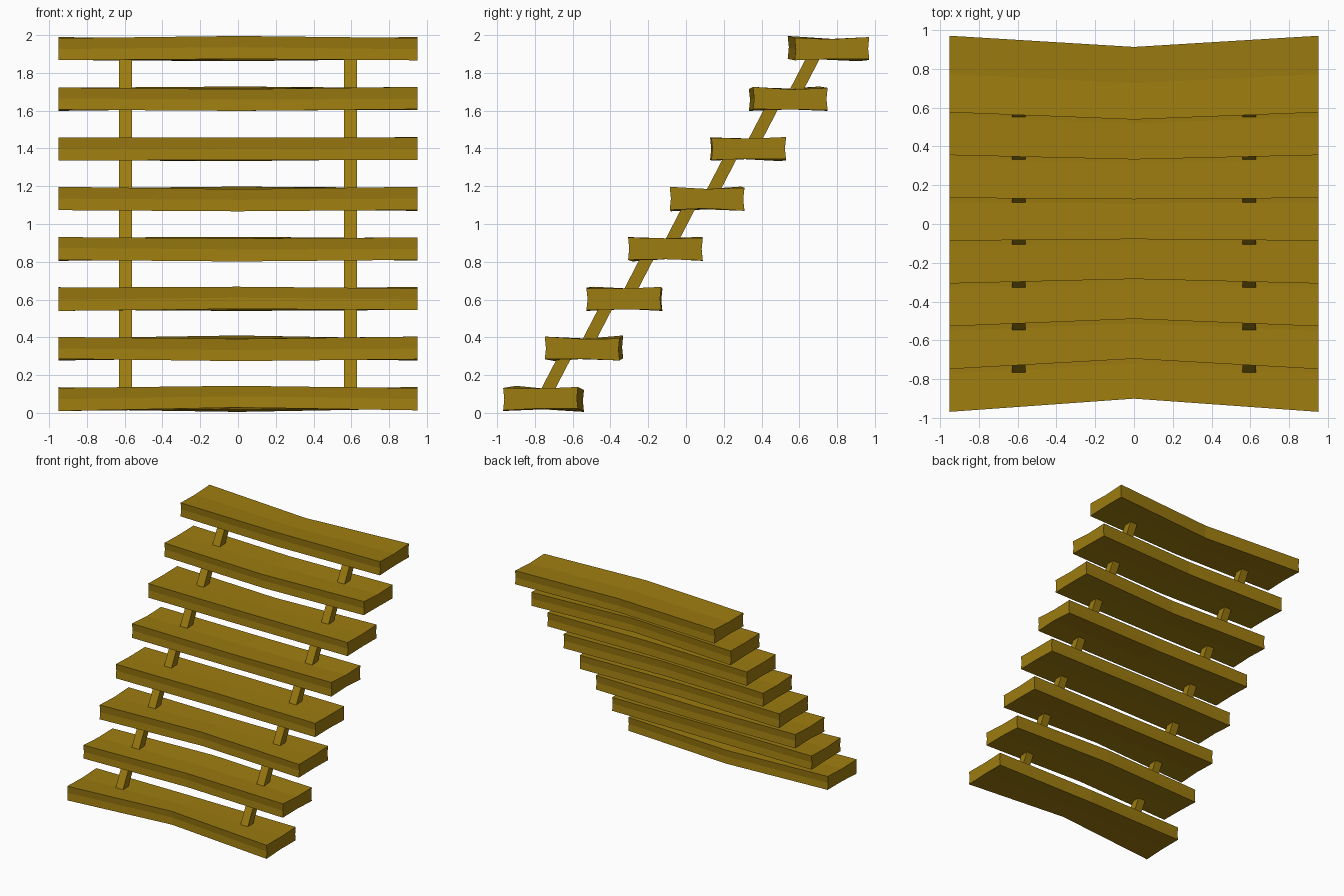
import bpy, bmesh, random

random.seed(4)
if "Cube" in bpy.data.objects:
    bpy.data.objects.remove(bpy.data.objects["Cube"])

wood = bpy.data.materials.new("golden_brown_wood")
COLOUR = (0.335, 0.2, 0.005, 1)
wood.diffuse_color = COLOUR
wood.use_nodes = True
bsdf = wood.node_tree.nodes["Principled BSDF"]
bsdf.inputs["Base Color"].default_value = COLOUR
bsdf.inputs["Roughness"].default_value = 0.9

STEPS = 8
RISE = 0.2645


def loft(name, rings):
    """Skin a closed solid through matching cross-section rings."""
    bm = bmesh.new()
    loops = [[bm.verts.new(p) for p in ring] for ring in rings]
    n = len(loops[0])
    for a, b in zip(loops, loops[1:]):
        for i in range(n):
            j = (i + 1) % n
            bm.faces.new((a[i], a[j], b[j], b[i]))
    bm.faces.new(loops[0])
    bm.faces.new(loops[-1])
    bmesh.ops.recalc_face_normals(bm, faces=bm.faces)
    mesh = bpy.data.meshes.new(name)
    bm.to_mesh(mesh)
    bm.free()
    mesh.materials.append(wood)
    obj = bpy.data.objects.new(name, mesh)
    bpy.context.collection.objects.link(obj)
    return obj


def tread_ring(x, front, back, z, tilt):
    """Plank section with slightly hollow faces; tilt lifts the back edge."""
    mid, h, dent = (front + back) / 2, 0.059, 0.006
    section = [(front, -h), (mid, dent - h), (back, -h), (back - dent, 0),
               (back, h), (mid, h - dent), (front, h), (front + dent, 0)]
    ring = []
    for y, dz in section:
        lift = tilt * (y - mid) / (back - front) * 2
        ring.append((x, y, z + dz + lift + random.uniform(-0.003, 0.003)))
    return ring


# Hand-hewn treads, each bent at its centre
mid_tilt = [-0.011, 0.009, -0.006, 0.005, 0.005, -0.004, 0.006, -0.008]
for i in range(STEPS):
    z = 0.075 + RISE * i
    end_front, end_back = -0.968 + 0.2205 * i, -0.572 + 0.2203 * i
    mid_front, mid_back = -0.9 + 0.2055 * i, -0.54 + 0.2075 * i
    end_tilt = -mid_tilt[i] * 0.4
    loft(f"tread_{i + 1}", [
        tread_ring(-0.95, end_front, end_back, z, end_tilt),
        tread_ring(0, mid_front, mid_back, z, mid_tilt[i]),
        tread_ring(0.95, end_front, end_back, z, end_tilt)])

# Short slanted struts linking each tread to the next
for i in range(STEPS - 1):
    y, z = -0.688 + 0.2195 * i, 0.207 + RISE * i
    for side, sx in (("left", 1), ("right", -1)):
        rings = []
        for dz in (-0.1, 0.1):
            yc = y + dz * 0.52
            rings.append([(sx * 0.595 + a * 0.035, yc + b * 0.037, z + dz)
                          for a, b in ((-1, -1), (1, -1), (1, 1), (-1, 1))])
        loft(f"{side}_strut_{i + 1}", rings)
